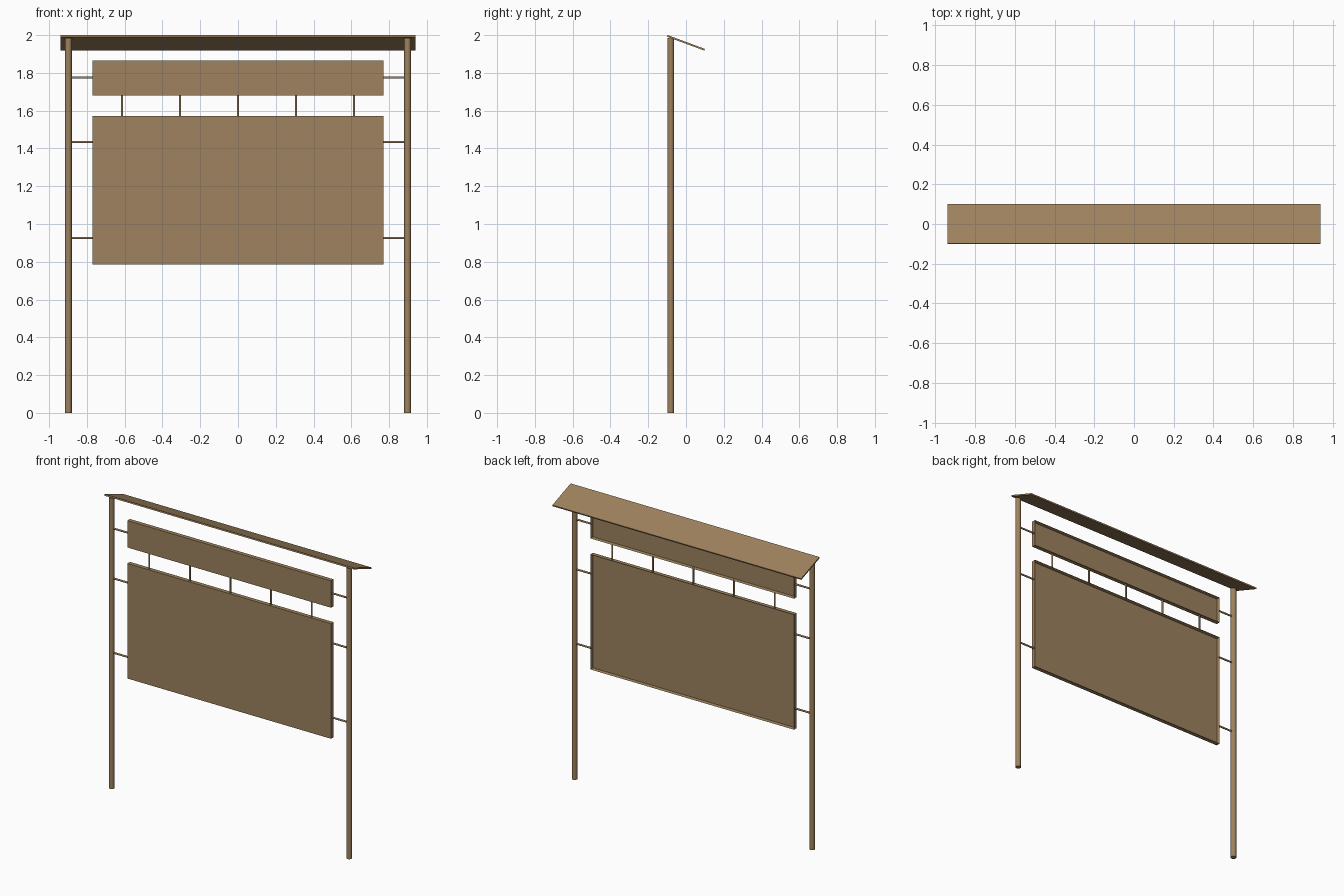
import bpy, bmesh, math
from mathutils import Vector

if "Cube" in bpy.data.objects:
    bpy.data.objects.remove(bpy.data.objects["Cube"])

wood = bpy.data.materials.new("brown paint")
wood.diffuse_color = (0.342, 0.223, 0.112, 1)
wood.use_nodes = True
wood.node_tree.nodes["Principled BSDF"].inputs["Base Color"].default_value = wood.diffuse_color
POST_X, POST_Y = 0.898, -0.081


def finish(name, bm, smooth=False):
    bmesh.ops.recalc_face_normals(bm, faces=bm.faces)
    me = bpy.data.meshes.new(name)
    bm.to_mesh(me)
    bm.free()
    me.materials.append(wood)
    ob = bpy.data.objects.new(name, me)
    bpy.context.collection.objects.link(ob)
    if smooth:
        bpy.context.view_layer.objects.active = ob
        ob.select_set(True)
        bpy.ops.object.shade_smooth_by_angle(angle=math.radians(40))
        ob.select_set(False)
    return ob


def rod(name, a, b, r, sides):
    a, b = Vector(a), Vector(b)
    bm = bmesh.new()
    bmesh.ops.create_cone(bm, cap_ends=True, segments=sides, radius1=r, radius2=r,
                          depth=(b - a).length)
    bm.transform((b - a).to_track_quat('Z', 'Y').to_matrix().to_4x4())
    bmesh.ops.translate(bm, verts=bm.verts, vec=(a + b) / 2)
    return finish(name, bm, True)


def tray(name, half_w, z0, z1, depth=0.028, lip=0.004):
    """Sign panel with a folded rim, open towards the back."""
    bm = bmesh.new()
    bmesh.ops.create_cube(bm, size=1)
    bmesh.ops.scale(bm, verts=bm.verts, vec=(2 * half_w, depth, z1 - z0))
    bmesh.ops.translate(bm, verts=bm.verts, vec=(0, POST_Y, (z0 + z1) / 2))
    bm.normal_update()
    back = [f for f in bm.faces if f.normal.y > 0.9]
    bmesh.ops.inset_region(bm, faces=back, thickness=lip)
    bmesh.ops.translate(bm, verts=back[0].verts, vec=(0, lip - depth, 0))
    return finish(name, bm)


# sign panels
tray("main_panel", 0.77, 0.786, 1.572)
tray("header_panel", 0.77, 1.681, 1.865)

# posts and side brackets
for side, s in (("left", -1), ("right", 1)):
    rod(side + "_post", (s * POST_X, POST_Y, 0), (s * POST_X, POST_Y, 1.985), 0.018, 24)
    for i, z in enumerate((0.926, 1.434, 1.775)):
        rod(f"{side}_bracket_{i + 1}", (s * 0.768, POST_Y, z), (s * 0.89, POST_Y, z), 0.006, 12)

# hangers between the panels
for i in range(5):
    x = (i - 2) * 0.307
    rod(f"hanger_{i + 1}", (x, POST_Y, 1.57), (x, POST_Y, 1.683), 0.006, 12)

# sloping roof board
bm = bmesh.new()
profile = [(-0.1, 1.991), (-0.097, 2.0), (0.1, 1.927), (0.097, 1.918)]
face = bm.faces.new([bm.verts.new((-0.94, y, z)) for y, z in profile])
ext = bmesh.ops.extrude_face_region(bm, geom=[face])
bmesh.ops.translate(bm, vec=(1.88, 0, 0),
                    verts=[v for v in ext["geom"] if isinstance(v, bmesh.types.BMVert)])
finish("roof_board", bm)
